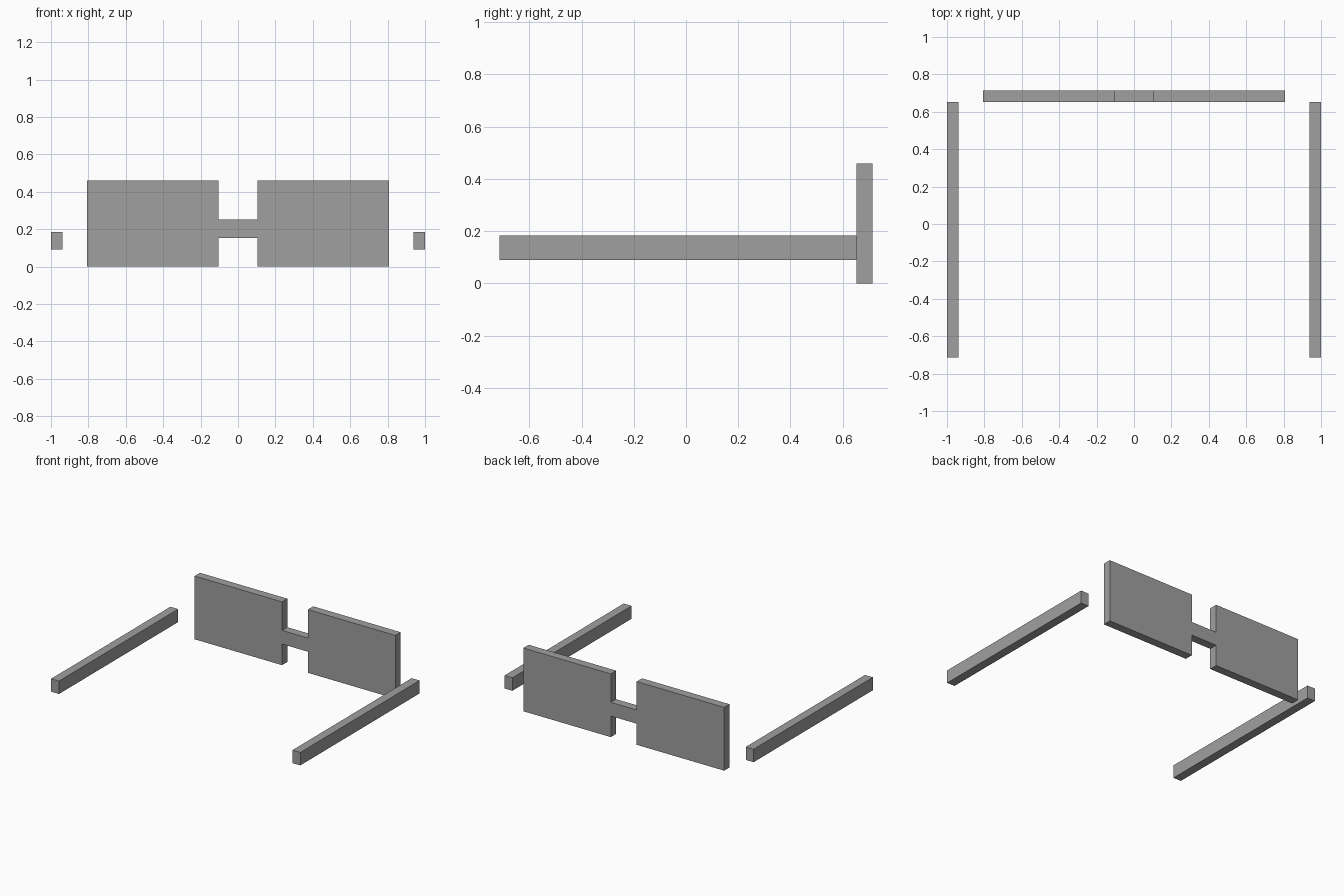
import bpy, bmesh

if "Cube" in bpy.data.objects:
    bpy.data.objects.remove(bpy.data.objects["Cube"])

grey = bpy.data.materials.new("plain_grey")
grey.diffuse_color = (0.35, 0.35, 0.35, 1)
grey.use_nodes = True
grey.node_tree.nodes["Principled BSDF"].inputs["Base Color"].default_value = grey.diffuse_color


def extrude_profile(name, points, y0, y1):
    """Extrude an x/z outline along y from y0 to y1."""
    bm = bmesh.new()
    face = bm.faces.new([bm.verts.new((x, y0, z)) for x, z in points])
    result = bmesh.ops.extrude_face_region(bm, geom=[face])
    moved = [g for g in result["geom"] if isinstance(g, bmesh.types.BMVert)]
    bmesh.ops.translate(bm, verts=moved, vec=(0, y1 - y0, 0))
    bmesh.ops.recalc_face_normals(bm, faces=bm.faces)
    mesh = bpy.data.meshes.new(name)
    bm.to_mesh(mesh)
    bm.free()
    mesh.materials.append(grey)
    obj = bpy.data.objects.new(name, mesh)
    bpy.context.collection.objects.link(obj)
    return obj


# Front: two rectangular lenses joined by a flush bridge
half = [(0.806, 0), (0.806, 0.459), (0.104, 0.459), (0.104, 0.252)]
lower = [(0.104, 0.153), (0.104, 0)]
right = lower[::-1] + half
outline = [lower[0], lower[1]] + half
outline += [(-x, z) for x, z in reversed(outline)]
extrude_profile("lens_front", outline, 0.653, 0.714)

# Temple arms, set apart from the lenses on each side
for side, s in (("left", -1), ("right", 1)):
    arm = [(s * 0.937, 0.09), (s * 1.0, 0.09), (s * 1.0, 0.184), (s * 0.937, 0.184)]
    extrude_profile(side + "_arm", arm, -0.714, 0.653)
